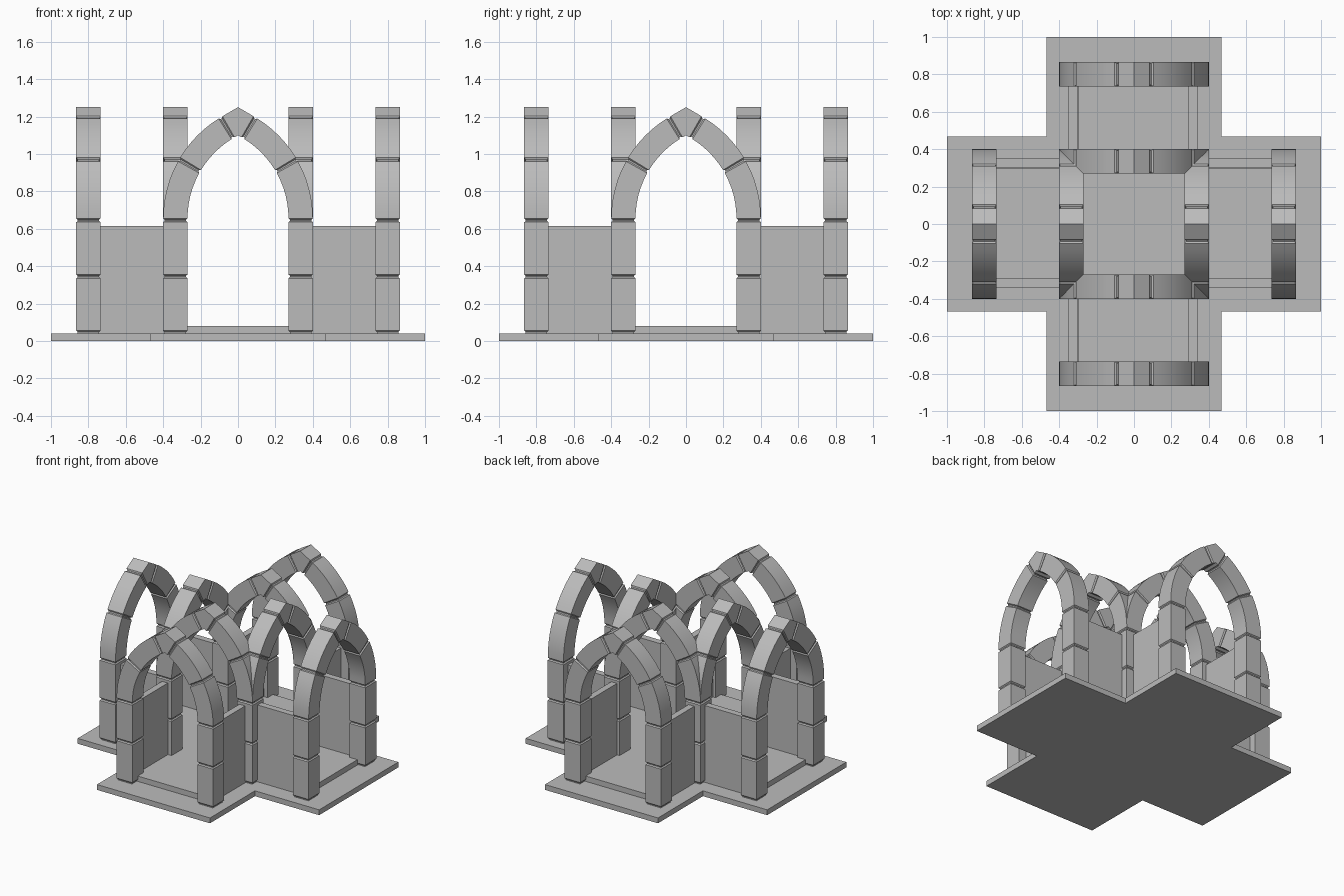
import bpy, bmesh
from math import sin, cos, radians, pi

cube = bpy.data.objects.get("Cube")
if cube:
    bpy.data.objects.remove(cube)

stone = bpy.data.materials.new("grey_stone")
stone.use_nodes = True
GREY = (0.5, 0.5, 0.5, 1)
stone.diffuse_color = GREY
stone.node_tree.nodes["Principled BSDF"].inputs["Base Color"].default_value = GREY

IN, OUT = 0.27, 0.40          # inner and outer edge of a pillar
MID, HALF = 0.335, 0.065
GROOVE = 0.008
SPRING = 0.655                # height where the arches start
OFFSET = 0.23                 # arc centres lie beyond the middle line


def make_object(name, bm, smooth=False):
    bmesh.ops.recalc_face_normals(bm, faces=bm.faces)
    mesh = bpy.data.meshes.new(name)
    bm.to_mesh(mesh)
    bm.free()
    mesh.materials.append(stone)
    obj = bpy.data.objects.new(name, mesh)
    bpy.context.collection.objects.link(obj)
    if smooth:
        bpy.ops.object.select_all(action='DESELECT')
        obj.select_set(True)
        bpy.context.view_layer.objects.active = obj
        bpy.ops.object.shade_smooth_by_angle(angle=radians(20))
    return obj


def loft(name, sections, smooth=False):
    """Skin a row of four-cornered sections and cap both ends."""
    bm = bmesh.new()
    rings = [[bm.verts.new(p) for p in s] for s in sections]
    for a, b in zip(rings, rings[1:]):
        for i in range(4):
            j = (i + 1) % 4
            bm.faces.new((a[i], a[j], b[j], b[i]))
    bm.faces.new(rings[0])
    bm.faces.new(rings[-1])
    return make_object(name, bm, smooth)


def square(x, y, hx, hy, z):
    return [(x - hx, y - hy, z), (x + hx, y - hy, z),
            (x + hx, y + hy, z), (x - hx, y + hy, z)]


def box(name, x, y, hx, hy, z0, z1):
    return loft(name, [square(x, y, hx, hy, z) for z in (z0, z1)])


def cross(name, arm, width, z0, z1):
    """Plus-shaped slab."""
    bm = bmesh.new()
    outline = []
    for k in range(4):
        c, s = round(cos(k * pi / 2)), round(sin(k * pi / 2))
        for x, y in ((arm, -width), (arm, width), (width, width)):
            outline.append(bm.verts.new((x * c - y * s, x * s + y * c, z0)))
    face = bm.faces.new(outline)
    new = bmesh.ops.extrude_face_region(bm, geom=[face])["geom"]
    top = [v for v in new if isinstance(v, bmesh.types.BMVert)]
    bmesh.ops.translate(bm, verts=top, vec=(0, 0, z1 - z0))
    return make_object(name, bm)


def pillar(name, x, y):
    """Two chamfered blocks with recessed joints."""
    g = GROOVE
    profile = [(g, 0.035), (g, 0.047), (0, 0.055), (0, 0.335), (g, 0.342),
               (g, 0.348), (0, 0.355), (0, 0.635), (g, 0.642), (g, 0.648),
               (0, SPRING)]
    loft(name, [square(x, y, HALF - d, HALF - d, z) for d, z in profile])


def arch(name, centre, turned):
    """Pointed arch of four curved stones and a keystone."""
    steps = []
    for start, end in ((0, 29), (31.2, 58)):
        steps += [(start + (end - start) * i / 6, 0) for i in range(7)]
        steps += [(end + 0.7, GROOVE), (end + 1.5, GROOVE)]
    steps.append((60.2, 0))
    half = []
    for angle, d in steps:
        a, w = radians(angle), HALF - d
        pts = []
        for r, y in ((0.5 + d, -w), (0.63 - d, -w), (0.63 - d, w), (0.5 + d, w)):
            pts.append((r * cos(a) - OFFSET, y, SPRING + r * sin(a)))
        half.append(pts)
    apex = [(0, -HALF, 1.10), (0, -HALF, 1.25), (0, HALF, 1.25), (0, HALF, 1.10)]
    other = [[(-x, y, z) for x, y, z in s] for s in reversed(half)]
    obj = loft(name, half + [apex] + other, smooth=True)
    if turned:
        obj.rotation_euler.z = pi / 2
        obj.location.x = centre
    else:
        obj.location.y = centre


# Base and raised floor
cross("base_slab", 1.0, 0.468, 0, 0.04)
cross("raised_floor", 0.80, 0.30, 0.035, 0.08)

# Arches: an inner and an outer one on each arm
FAR = 0.80
for turned in (False, True):
    side = "side" if turned else "long"
    for centre, place in ((-FAR, "outer_a"), (-MID, "inner_a"),
                          (MID, "inner_b"), (FAR, "outer_b")):
        arch(f"{side}_{place}_arch", centre, turned)

# Pillars and the low walls between them
for sx in (-1, 1):
    for sy in (-1, 1):
        tag = ("left" if sx > 0 else "right") + ("_back" if sy > 0 else "_front")
        pillar(f"crossing_pillar_{tag}", sx * MID, sy * MID)
        pillar(f"end_pillar_{tag}", sx * MID, sy * FAR)
        pillar(f"side_pillar_{tag}", sx * FAR, sy * MID)
        run = (MID + FAR) / 2
        wx, wy = sx * 0.32 - 0.005, sy * 0.32 + 0.005
        box(f"end_wall_{tag}", wx, sy * run, 0.024, 0.2, 0.035, 0.615)
        box(f"side_wall_{tag}", sx * run, wy, 0.2, 0.024, 0.035, 0.615)
